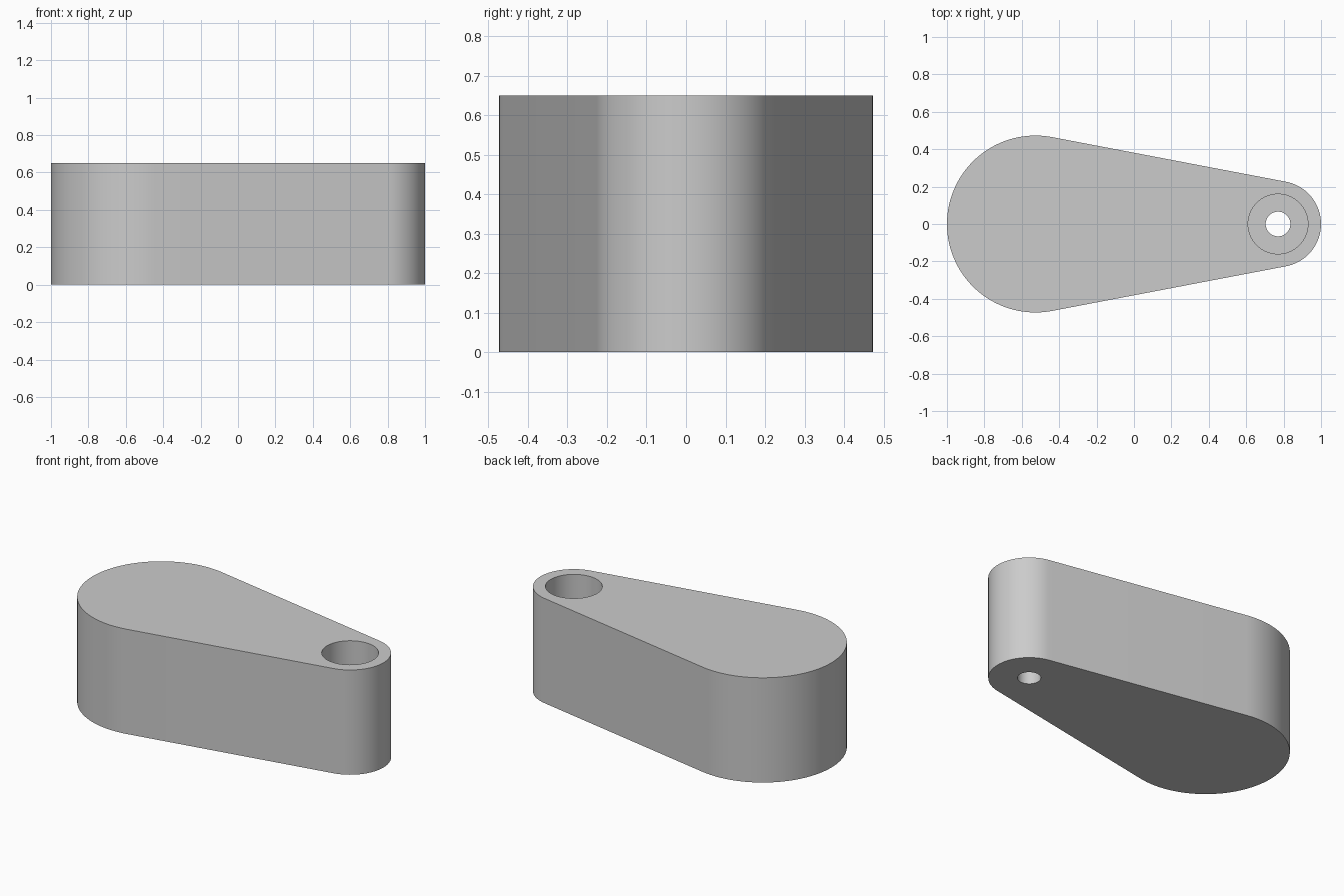
import bpy, bmesh
from math import acos, cos, sin, pi

HEIGHT = 0.65
BIG_X, BIG_R = -0.527, 0.473
SMALL_X, SMALL_R = 0.77, 0.23
BORE_R, BORE_FLOOR, PILOT_R = 0.16, 0.25, 0.066

cube = bpy.data.objects.get("Cube")
if cube:
    bpy.data.objects.remove(cube, do_unlink=True)

grey = bpy.data.materials.new("light grey")
grey.use_nodes = True
colour = (0.6, 0.6, 0.6, 1)
grey.diffuse_color = colour
grey.node_tree.nodes["Principled BSDF"].inputs["Base Color"].default_value = colour


def arc(x, radius, start, end, steps):
    angles = [start + (end - start) * i / steps for i in range(steps + 1)]
    return [(x + radius * cos(a), radius * sin(a)) for a in angles]


def prism(name, outline, bottom, top):
    """Extrude a closed outline from bottom to top."""
    bm = bmesh.new()
    face = bm.faces.new([bm.verts.new((x, y, bottom)) for x, y in outline])
    extruded = bmesh.ops.extrude_face_region(bm, geom=[face], use_keep_orig=True)
    verts = [v for v in extruded["geom"] if isinstance(v, bmesh.types.BMVert)]
    bmesh.ops.translate(bm, verts=verts, vec=(0, 0, top - bottom))
    bmesh.ops.recalc_face_normals(bm, faces=bm.faces)
    mesh = bpy.data.meshes.new(name)
    bm.to_mesh(mesh)
    bm.free()
    mesh.materials.append(grey)
    obj = bpy.data.objects.new(name, mesh)
    bpy.context.collection.objects.link(obj)
    return obj


# Tapered arm: two round ends joined by their common tangents
tangent = acos((BIG_R - SMALL_R) / (SMALL_X - BIG_X))
outline = (arc(BIG_X, BIG_R, tangent, 2 * pi - tangent, 64)
           + arc(SMALL_X, SMALL_R, -tangent, tangent, 40))
arm = prism("tapered_arm", outline, 0, HEIGHT)
bpy.context.view_layer.objects.active = arm

# Counterbore from above and narrow hole through the floor
holes = [("counterbore", BORE_R, BORE_FLOOR, HEIGHT + 0.1),
         ("through_hole", PILOT_R, -0.1, BORE_FLOOR + 0.1)]
for name, radius, bottom, top in holes:
    cutter = prism(name, arc(SMALL_X, radius, 0, 2 * pi, 64)[:-1], bottom, top)
    cutter.hide_render = True
    cut = arm.modifiers.new(name, "BOOLEAN")
    cut.operation = "DIFFERENCE"
    cut.solver = "EXACT"
    cut.object = cutter
    bpy.ops.object.modifier_apply(modifier=cut.name)
    bpy.data.objects.remove(cutter, do_unlink=True)

# Smooth walls with crisp rims
bpy.ops.object.select_all(action="DESELECT")
arm.select_set(True)
bpy.ops.object.shade_smooth_by_angle(angle=pi / 6)
